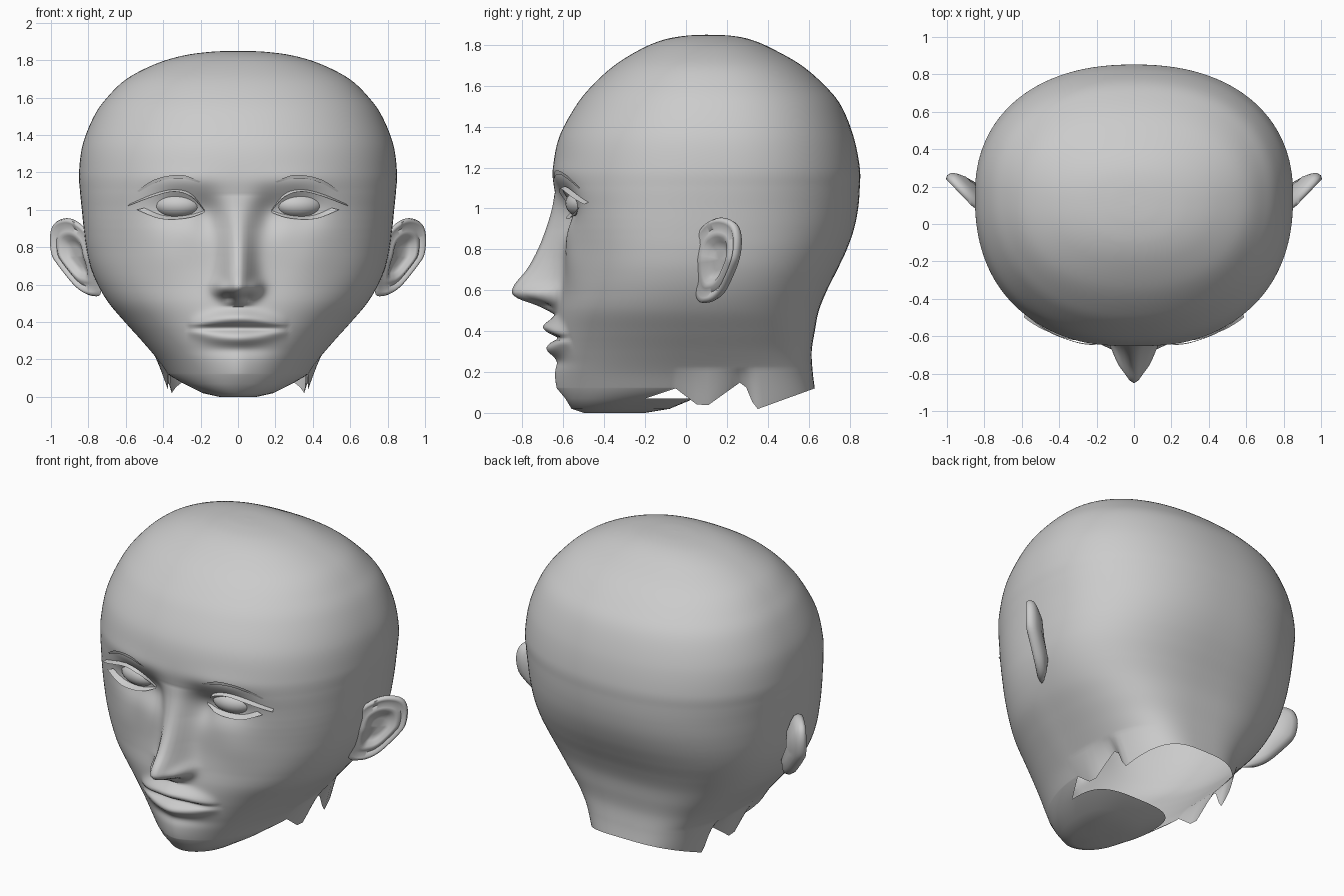
import bpy, bmesh, math
from mathutils import Vector
from mathutils.bvhtree import BVHTree

if "Cube" in bpy.data.objects:
    bpy.data.objects.remove(bpy.data.objects["Cube"])

skin = bpy.data.materials.new("grey_skin")
skin.diffuse_color = (0.6, 0.6, 0.6, 1)
skin.use_nodes = True
skin.node_tree.nodes["Principled BSDF"].inputs["Base Color"].default_value = skin.diffuse_color


def make(name, verts, faces, angle=60, outward=True):
    """Mesh object from generated points, welded and smooth shaded."""
    me = bpy.data.meshes.new(name)
    me.from_pydata([tuple(v) for v in verts], [], faces)
    bm = bmesh.new()
    bm.from_mesh(me)
    bmesh.ops.remove_doubles(bm, verts=bm.verts, dist=1e-5)
    if outward:
        bmesh.ops.recalc_face_normals(bm, faces=bm.faces)
    bm.to_mesh(me)
    bm.free()
    me.materials.append(skin)
    ob = bpy.data.objects.new(name, me)
    bpy.context.collection.objects.link(ob)
    bpy.ops.object.select_all(action='DESELECT')
    ob.select_set(True)
    bpy.context.view_layer.objects.active = ob
    bpy.ops.object.shade_smooth_by_angle(angle=math.radians(angle))
    return ob


def spline(pts, steps, closed=False):
    """Catmull-Rom through points of any dimension."""
    n, out = len(pts), []
    at = (lambda i: pts[i % n]) if closed else (lambda i: pts[max(0, min(n - 1, i))])
    for i in range(n if closed else n - 1):
        for k in range(steps):
            t = k / steps
            out.append([0.5 * (2 * b + (c - a) * t + (2 * a - 5 * b + 4 * c - d) * t * t
                               + (3 * b - a - 3 * c + d) * t ** 3)
                        for a, b, c, d in zip(at(i - 1), at(i), at(i + 1), at(i + 2))])
    return out if closed else out + [list(pts[-1])]


def lerp(table, v):
    if v <= table[0][0]:
        return table[0][1]
    for (a, p), (b, q) in zip(table, table[1:]):
        if v <= b:
            return p + (q - p) * (v - a) / (b - a)
    return table[-1][1]


def bump(x, z, cx, cz, sx, sz):
    return math.exp(-((x - cx) / sx) ** 2 - ((z - cz) / sz) ** 2)


# Head sections: height, half width, front, back, y of the widest point
SECTIONS = [
    (.12, .375, -.61, .63, -.05), (.2, .43, -.625, .62, -.04), (.3, .515, -.63, .615, -.02),
    (.4, .605, -.63, .63, 0), (.5, .69, -.625, .65, .02), (.6, .75, -.61, .69, .05),
    (.7, .79, -.60, .74, .075), (.8, .812, -.60, .787, .095), (.9, .825, -.61, .822, .11),
    (1.0, .835, -.625, .842, .125), (1.1, .845, -.645, .85, .14), (1.2, .85, -.65, .85, .15),
    (1.35, .83, -.62, .82, .15), (1.5, .77, -.54, .76, .15), (1.6, .70, -.46, .68, .14),
    (1.7, .595, -.35, .565, .13), (1.78, .44, -.22, .425, .12), (1.825, .29, -.11, .32, .11),
    (1.845, .14, 0, .22, .105), (1.85, 0, .1, .1, .1)]
CHIN = [(0, 0, -.35, -.35, -.35), (0, .1, -.5, -.2, -.34), (.02, .19, -.56, -.08, -.3),
        (.07, .29, -.59, .04, -.2)]
# Roundness of the front and back halves by height
FRONT_N = spline([(.12, 1.95), (.35, 2.1), (.6, 2.35), (.9, 2.45), (1.2, 2.28), (1.5, 2.2), (1.85, 2.2)], 6)
BACK_N = spline([(.12, 3.3), (.3, 3.0), (.6, 2.6), (.9, 2.35), (1.2, 2.25), (1.85, 2.25)], 6)
NOSE = spline([(.48, .01), (.505, .06), (.53, .12), (.555, .195), (.58, .235), (.605, .24), (.64, .225),
               (.7, .18), (.78, .135), (.88, .085), (.98, .04), (1.08, 0)], 4)
NOSE_W = [(.5, .07), (.6, .085), (.75, .08), (.9, .08), (1.1, .1)]
RAGGED = [(-.05, .12), (0, .07), (.02, .1), (.07, .01), (.28, .16), (.34, .015), (.63, .12)]


def face_relief(x, z):
    """Forward push of the face surface."""
    x = abs(x)
    d = lerp(NOSE, z) * math.exp(-(x / lerp(NOSE_W, z)) ** 2)
    d += .06 * bump(x, z, .09, .58, .04, .04)                        # nostril wings
    d -= .03 * bump(x, z, .045, .53, .022, .018)                     # nostrils
    d -= .055 * bump(x, z, .31, 1.01, .15, .1)                       # eye sockets
    d -= .045 * bump(x, z, .16, .97, .075, .11)
    d += .01 * bump(x, z, .30, 1.16, .2, .06)                        # brow ridge
    d += .015 * bump(x, z, .38, .75, .14, .14)                       # cheeks
    lip = max(0, 1 - (x / .27) ** 2)
    bow = .42 - .05 * (x / .27) ** 2
    d += lip * (.06 * math.exp(-((z - bow) / .04) ** 2)
                + .042 * math.exp(-((z - .315 - .04 * (x / .27) ** 2) / .038) ** 2))
    d -= .03 * max(0, 1 - (x / .28) ** 4) * math.exp(-((z - .366) / .016) ** 2)
    d -= .01 * bump(x, z, 0, .25, .18, .03)                          # chin crease
    d += .012 * bump(x, z, 0, .13, .15, .08)
    return d


# Head
N = 168
rings = CHIN + spline(SECTIONS, 10)
verts, faces = [], []
for r, (z, w, yf, yb, yc) in enumerate(rings):
    for i in range(N):
        t = 2 * math.pi * i / N - math.pi
        a = t - .5 * math.sin(t)
        front = math.cos(a) > 0
        n = lerp(FRONT_N if front else BACK_N, z)
        x = w * math.copysign(abs(math.sin(a)) ** (2 / n), math.sin(a))
        y = yc + (yf - yc if front else yb - yc) * abs(math.cos(a)) ** (2 / n)
        zz = z
        if r >= len(CHIN) and y > -.05 and z < .22:                  # torn neck edge
            zz += (lerp(RAGGED, y) - .12) * (.22 - z) / .1
        if front and .08 < z < 1.4:
            y -= face_relief(x, z) * max(0, min(1, (-.15 - y) / .15))
        verts.append((x, y, zz))
for r in range(len(rings) - 1):
    for i in range(N):
        j = (i + 1) % N
        q = (r * N + i, r * N + j, r * N + N + j, r * N + N + i)
        if r == len(CHIN) - 1 and max(verts[q[2]][1], verts[q[3]][1]) > .03:
            continue                                                 # neck stays open
        faces.append(q)
head = make("head", verts, faces, 75)
bm = bmesh.new()
bm.from_mesh(head.data)
tree = BVHTree.FromBMesh(bm)
bm.free()


def on_face(x, z, lift):
    hit = tree.ray_cast(Vector((x, -2, z)), Vector((0, 1, 0)))[0]
    return hit.y - lift


def ribbon(name, rows, side):
    """Sheet strip lofted between two edge curves given as (x, z, lift)."""
    lines = [spline(row, 5) for row in rows]
    vs = [(side * x, on_face(x, z, l), z) for row in lines for x, z, l in row]
    m = len(lines[0])
    fs = [(k * m + i, k * m + m + i, k * m + m + i + 1, k * m + i + 1)
          for k in range(len(lines) - 1) for i in range(m - 1)]
    make(name, vs, [f if side > 0 else f[::-1] for f in fs], 40, False)


# Ear outline: share of the outward reach, height
EAR = [(-.1, .87), (.2, .935), (.55, .955), (.88, .93), (1, .86), (.95, .76), (.75, .66),
       (.5, .575), (.2, .54), (-.12, .56), (-.25, .72)]
# Ear rings from front bowl over the rim to the back: scale, offset
EAR_RINGS = [(0, -.03), (.25, -.032), (.42, -.02), (.54, .008), (.66, .012), (.76, 0),
             (.88, .02), (.96, .02), (1, 0), (.95, -.025), (.8, -.045), (.5, -.07), (0, -.08)]

for side, tag in ((-1, "left"), (1, "right")):
    # Ears
    outline = spline(EAR, 5, True)
    M, vs = len(outline), []
    for k, off in EAR_RINGS:
        for u, z in outline:
            u, z = .35 + (u - .35) * k, .75 + (z - .75) * k
            base = .82 - .35 * max(0, .75 - z)
            off2 = off * max(0, min(1, (u + .2) / .4))
            vs.append((side * (base + .178 * u + .6 * off2), .075 + .185 * u - .75 * off2, z))
    make(tag + "_ear", vs, [(r * M + i, r * M + (i + 1) % M, r * M + M + (i + 1) % M, r * M + M + i)
                            for r in range(len(EAR_RINGS) - 1) for i in range(M)], 70)

    # Eyeballs
    bpy.ops.mesh.primitive_uv_sphere_add(segments=32, ring_count=16, radius=1,
                                         location=(side * .325, on_face(.325, 1.025, -.045), 1.025))
    eye = bpy.context.object
    eye.name = tag + "_eyeball"
    eye.scale = (.13, .09, .072)
    eye.rotation_euler = (0, 0, side * .2)
    eye.data.materials.append(skin)
    bpy.ops.object.shade_smooth()

    # Eyelids and brows
    ribbon(tag + "_upper_eyelid",
           [[(.18, 1.0, 0), (.25, 1.085, .005), (.34, 1.108, .005), (.45, 1.085, .005), (.58, 1.03, 0)],
            [(.18, .995, .01), (.25, 1.07, .03), (.34, 1.097, .035), (.45, 1.072, .035), (.59, 1.02, .03)]], side)
    ribbon(tag + "_lower_eyelid",
           [[(.18, .995, .005), (.25, .975, .005), (.34, .965, .005), (.42, .975, .005), (.5, 1.01, .005)],
            [(.18, .985, .01), (.25, .96, .03), (.34, .948, .035), (.43, .955, .035), (.54, 1.0, .03)]], side)
    ribbon(tag + "_brow",
           [[(.2, 1.15, .006), (.29, 1.185, .012), (.38, 1.18, .012), (.46, 1.155, .012), (.54, 1.10, .006)],
            [(.21, 1.145, .004), (.29, 1.165, .008), (.38, 1.162, .008), (.46, 1.135, .008), (.53, 1.095, .004)]], side)
